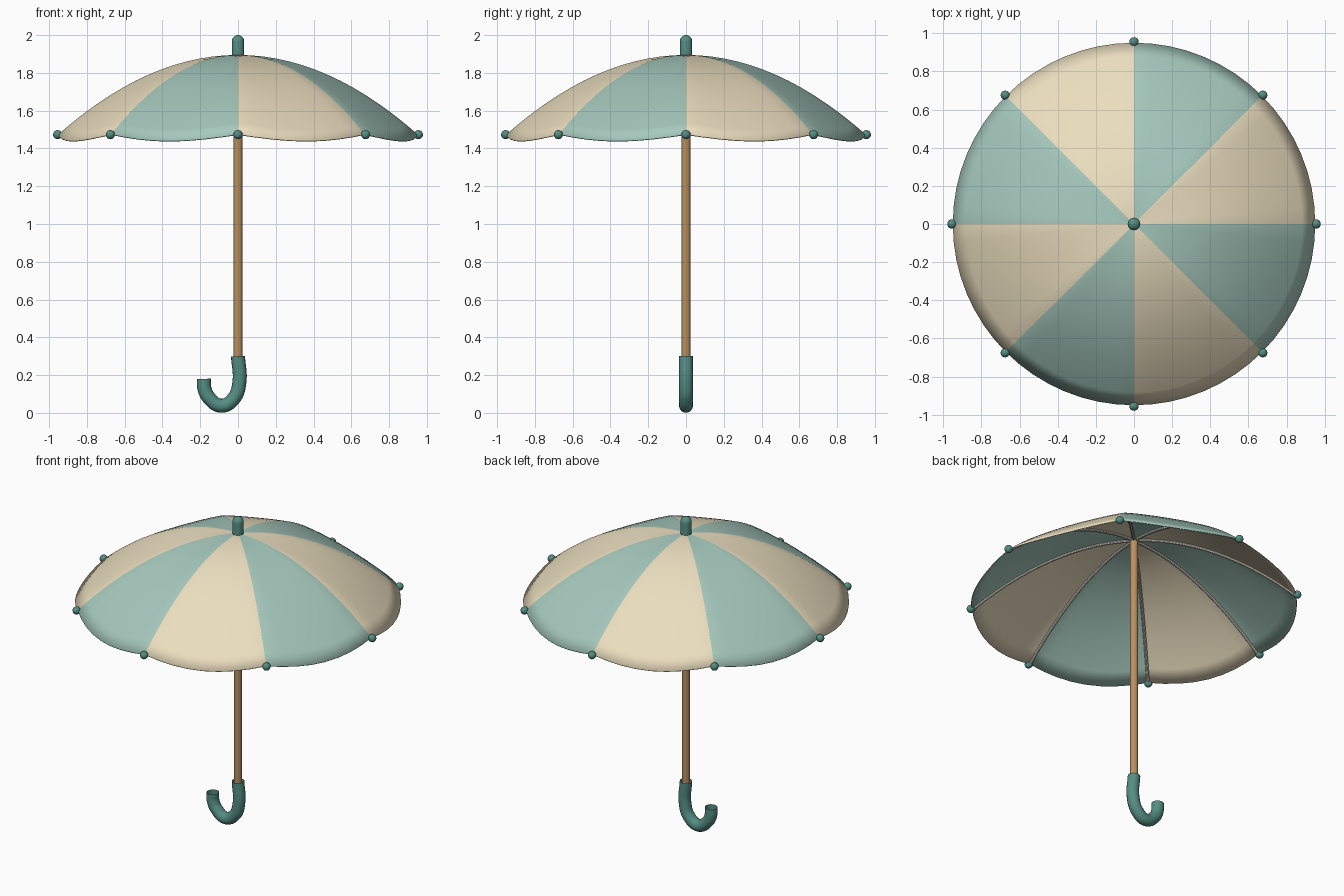
import bpy, bmesh
from math import sin, cos, pi, radians

if "Cube" in bpy.data.objects:
    bpy.data.objects.remove(bpy.data.objects["Cube"])

PANELS, SEG, RINGS = 8, 8, 14
R, TOP, DROP, SAG = 0.95, 1.895, 0.42, 0.035


def material(name, rgb):
    m = bpy.data.materials.new(name)
    m.diffuse_color = (*rgb, 1)
    m.use_nodes = True
    m.node_tree.nodes["Principled BSDF"].inputs["Base Color"].default_value = m.diffuse_color
    return m


cream = material("cream_cloth", (0.83, 0.73, 0.52))
mint = material("mint_cloth", (0.38, 0.58, 0.51))
teal = material("dark_teal", (0.09, 0.27, 0.23))
wood = material("wood", (0.48, 0.28, 0.12))
metal = material("rib_metal", (0.6, 0.57, 0.5))


def activate(ob):
    bpy.ops.object.select_all(action='DESELECT')
    ob.select_set(True)
    bpy.context.view_layer.objects.active = ob


def smooth(ob, angle=40):
    activate(ob)
    bpy.ops.object.shade_smooth_by_angle(angle=radians(angle))


def from_bmesh(name, bm, mats):
    me = bpy.data.meshes.new(name)
    bmesh.ops.recalc_face_normals(bm, faces=bm.faces)
    bm.to_mesh(me)
    bm.free()
    ob = bpy.data.objects.new(name, me)
    bpy.context.collection.objects.link(ob)
    for m in mats:
        me.materials.append(m)
    smooth(ob)
    return ob


def lathe(name, profile, mat, n=32):
    """Revolve (radius, z) points about the z axis."""
    bm = bmesh.new()
    vs = [bm.verts.new((r, 0, z)) for r, z in profile]
    es = [bm.edges.new(p) for p in zip(vs, vs[1:])]
    bmesh.ops.spin(bm, geom=vs + es, cent=(0, 0, 0), axis=(0, 0, 1),
                   angle=2 * pi, steps=n, use_duplicate=False)
    bmesh.ops.remove_doubles(bm, verts=bm.verts, dist=1e-5)
    return from_bmesh(name, bm, [mat])


def tube(name, pts, radius, mat, bezier=False, caps=True):
    """Round tube along a path, turned into a mesh."""
    cu = bpy.data.curves.new(name, 'CURVE')
    cu.dimensions = '3D'
    cu.bevel_depth, cu.bevel_resolution = radius, 6 if bezier else 2
    cu.use_fill_caps = caps
    sp = cu.splines.new('BEZIER' if bezier else 'POLY')
    if bezier:
        sp.bezier_points.add(len(pts) - 1)
        for b, p in zip(sp.bezier_points, pts):
            b.co = p
            b.handle_left_type = b.handle_right_type = 'AUTO'
        sp.resolution_u = 8
    else:
        sp.points.add(len(pts) - 1)
        for q, p in zip(sp.points, pts):
            q.co = (*p, 1)
    ob = bpy.data.objects.new(name, cu)
    bpy.context.collection.objects.link(ob)
    cu.materials.append(mat)
    activate(ob)
    bpy.ops.object.convert(target='MESH')
    smooth(bpy.context.object)
    return bpy.context.object


def dome(t):
    return TOP - DROP * t ** 2


# Canopy: eight panels that sag between the ribs
bm = bmesh.new()
apex = bm.verts.new((0, 0, TOP))
N = PANELS * SEG
rings = []
for i in range(1, RINGS + 1):
    t = i / RINGS
    ring = []
    for j in range(N):
        a = 2 * pi * j / N
        z = dome(t) - SAG * t ** 1.5 * sin(pi * (j % SEG) / SEG)
        ring.append(bm.verts.new((R * t * cos(a), R * t * sin(a), z)))
    rings.append(ring)
for j in range(N):
    k = (j + 1) % N
    faces = [bm.faces.new((apex, rings[0][j], rings[0][k]))]
    for a, b in zip(rings, rings[1:]):
        faces.append(bm.faces.new((a[j], b[j], b[k], a[k])))
    for f in faces:
        f.material_index = (j // SEG) % 2
canopy = from_bmesh("canopy", bm, [cream, mint])
shell = canopy.modifiers.new("thickness", 'SOLIDIFY')
shell.thickness, shell.offset = 0.005, -1

# Ribs under the seams and ball tips at their ends
for i in range(PANELS):
    a = 2 * pi * i / PANELS
    path = [(R * t * cos(a), R * t * sin(a), dome(t) - 0.012)
            for t in [0.02 + 0.98 * s / 14 for s in range(15)]]
    tube(f"rib_{i + 1}", path, 0.009, metal)
    bpy.ops.mesh.primitive_uv_sphere_add(
        segments=20, ring_count=12, radius=0.024,
        location=(0.955 * cos(a), 0.955 * sin(a), 1.473))
    tip = bpy.context.object
    tip.name = f"rib_tip_{i + 1}"
    tip.data.materials.append(teal)
    smooth(tip)

# Shaft
lathe("shaft", [(0, 0.2), (0.024, 0.2), (0.024, 1.89), (0, 1.89)], wood)

# Rounded ferrule on top
r = 0.033
lathe("ferrule", [(0, 1.88), (r, 1.88)] +
      [(r * cos(pi / 2 * s / 8), 2 - r + r * sin(pi / 2 * s / 8)) for s in range(8)] +
      [(0, 2.0)], teal)

# Hooked handle
hook = [(0, 0, 0.3), (0.007, 0, 0.16), (-0.022, 0, 0.077), (-0.088, 0, 0.038),
        (-0.152, 0, 0.078), (-0.178, 0, 0.13), (-0.18, 0, 0.18)]
tube("handle", hook, 0.037, teal, bezier=True, caps=False)
